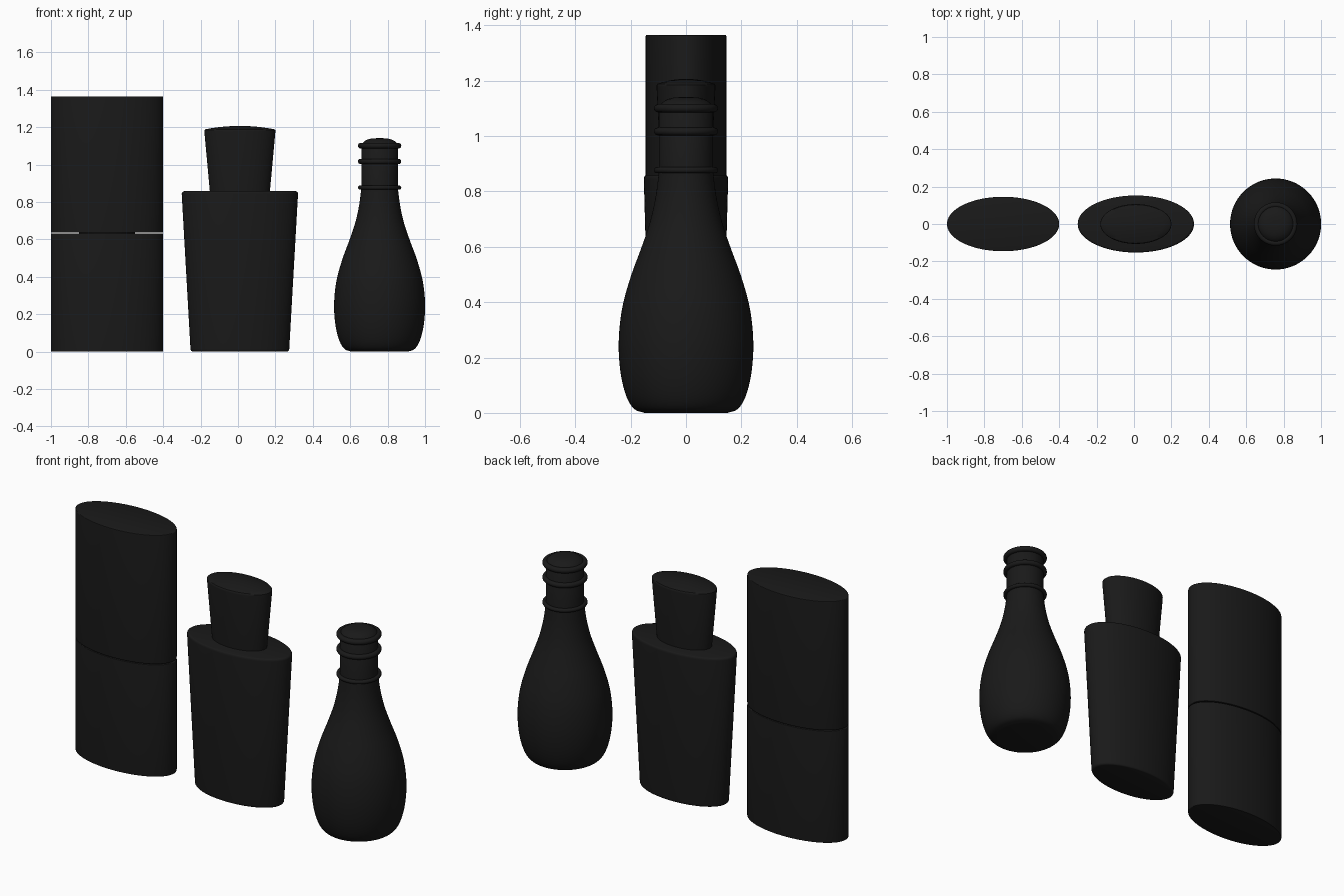
import bpy, bmesh, math
from mathutils import Vector

if "Cube" in bpy.data.objects:
    bpy.data.objects.remove(bpy.data.objects["Cube"])

black = bpy.data.materials.new("black_gloss")
black.diffuse_color = (0.01, 0.01, 0.01, 1)
black.use_nodes = True
black.node_tree.nodes["Principled BSDF"].inputs["Base Color"].default_value = black.diffuse_color


def loft(name, cx, profile, ratio=1.0, sides=96):
    """Closed elliptical solid from (half_width, z) points; depth = width * ratio."""
    bm = bmesh.new()
    rings = []
    for r, z in profile:
        rings.append([bm.verts.new((cx + r * math.cos(2 * math.pi * i / sides),
                                    r * ratio * math.sin(2 * math.pi * i / sides), z))
                      for i in range(sides)])
    for a, b in zip(rings, rings[1:]):
        for i in range(sides):
            j = (i + 1) % sides
            bm.faces.new((a[i], a[j], b[j], b[i]))
    bm.faces.new(rings[0][::-1])
    bm.faces.new(rings[-1])
    me = bpy.data.meshes.new(name)
    bm.to_mesh(me)
    bm.free()
    ob = bpy.data.objects.new(name, me)
    bpy.context.collection.objects.link(ob)
    return finish(ob)


def finish(ob):
    ob.data.materials.clear()
    ob.data.materials.append(black)
    bpy.ops.object.select_all(action='DESELECT')
    ob.select_set(True)
    bpy.context.view_layer.objects.active = ob
    bpy.ops.object.shade_smooth_by_angle(angle=math.radians(35))
    return ob


def smooth(points, steps=5):
    """Catmull-Rom curve through the profile points."""
    p = [Vector(q) for q in points]
    p = [2 * p[0] - p[1]] + p + [2 * p[-1] - p[-2]]
    out = []
    for a, b, c, d in zip(p, p[1:], p[2:], p[3:]):
        for k in range(steps):
            t = k / steps
            out.append(0.5 * (2 * b + (c - a) * t + (2 * a - 5 * b + 4 * c - d) * t * t
                              + (3 * b - a - 3 * c + d) * t ** 3))
    return out + [p[-2]]


def slab(r0, z0, r1, z1, e):
    """Straight-sided profile with rounded rims of radius e."""
    arc = [math.radians(a) for a in (0, 22.5, 45, 67.5, 90)]
    low = [(r0 - e + e * math.sin(a), z0 + e - e * math.cos(a)) for a in arc]
    high = [(r1 - e + e * math.cos(a), z1 - e + e * math.sin(a)) for a in arc]
    return low + high


# Tall oval bottle: base, hidden neck in the seam, and cap
loft("oval_bottle_base", -0.7, slab(0.3, 0, 0.3, 0.632, 0.004), 0.485)
loft("oval_bottle_neck", -0.7, [(0.15, 0.6), (0.15, 0.67)], 0.75)
loft("oval_bottle_cap", -0.7, slab(0.3, 0.637, 0.3, 1.365, 0.004), 0.485)

# Tapered flask with flared, slightly domed stopper
loft("flask_body", 0.01, slab(0.264, 0, 0.311, 0.858, 0.014), 0.49)
stopper = [(0.16, 0.85), (0.19, 1.178), (0.189, 1.185), (0.184, 1.189)]
stopper += [(r, 1.207 - 0.018 * (r / 0.184) ** 2) for r in (0.15, 0.11, 0.07, 0.03, 0.005)]
loft("flask_stopper", 0.01, stopper, 0.56)

# Round pear-shaped bottle
CX = 0.757
body = smooth([(0.15, 0), (0.187, 0.014), (0.214, 0.056), (0.234, 0.13), (0.243, 0.22),
               (0.24, 0.31), (0.226, 0.4), (0.197, 0.5), (0.16, 0.6), (0.13, 0.69),
               (0.11, 0.78), (0.098, 0.87)])
cap = [(0.098, 1.105), (0.092, 1.115), (0.08, 1.126), (0.065, 1.134), (0.045, 1.139), (0.02, 1.141)]
loft("round_bottle", CX, [tuple(p) for p in body] + cap)

# Neck rings
for i, (z, minor) in enumerate([(0.877, 0.011), (1.017, 0.014), (1.101, 0.015)]):
    bpy.ops.mesh.primitive_torus_add(location=(CX, 0, z), major_radius=0.116 - minor,
                                     minor_radius=minor, major_segments=96, minor_segments=16)
    ring = bpy.context.object
    ring.name = f"neck_ring_{i + 1}"
    finish(ring)
